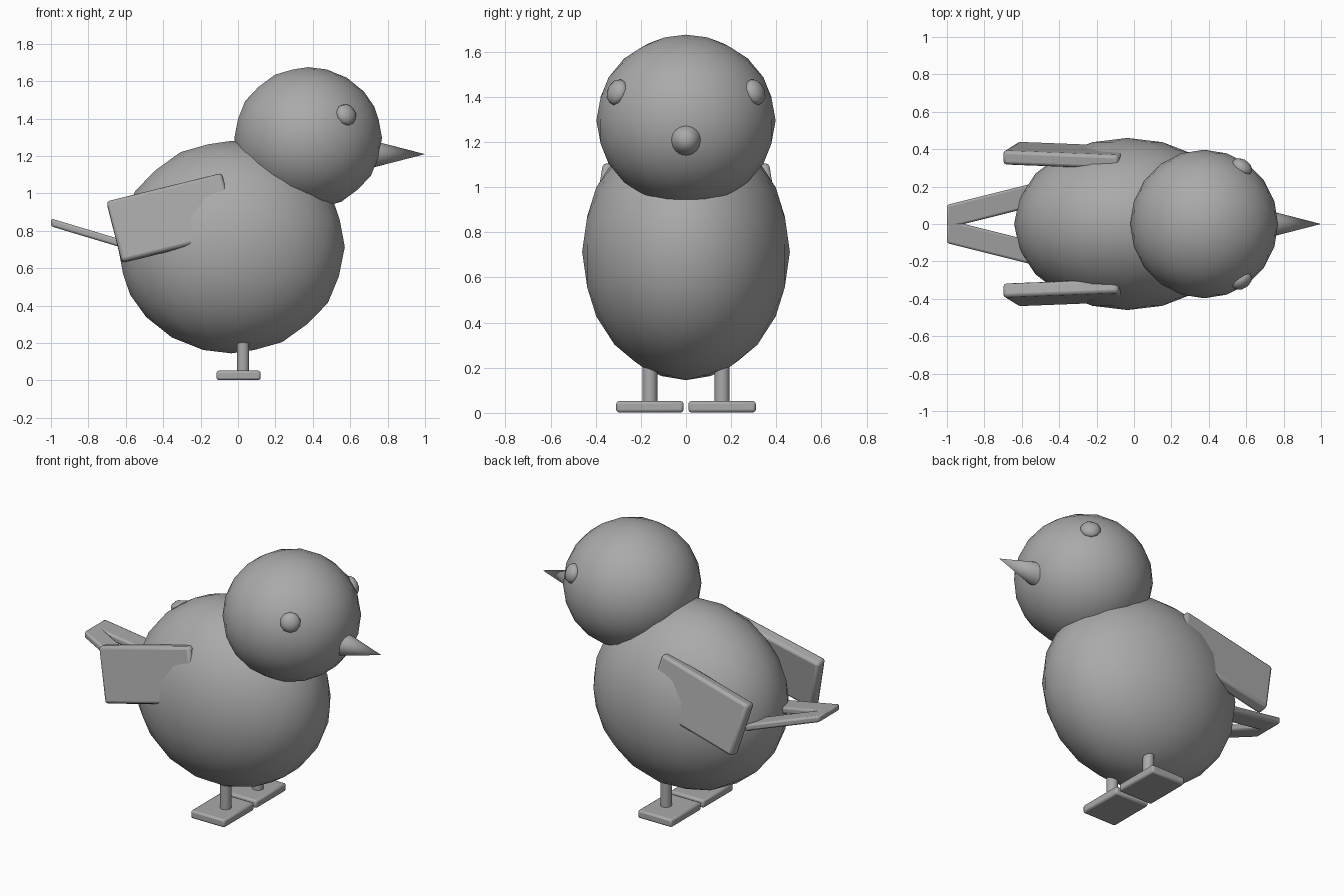
import bpy, math
from mathutils import Matrix, Vector

if "Cube" in bpy.data.objects:
    bpy.data.objects.remove(bpy.data.objects["Cube"])

grey = bpy.data.materials.new("plain grey")
grey.diffuse_color = (0.4, 0.4, 0.4, 1)
grey.use_nodes = True
grey.node_tree.nodes["Principled BSDF"].inputs["Base Color"].default_value = grey.diffuse_color


def finish(name, bevel=0.0):
    o = bpy.context.object
    o.name = name
    o.data.materials.append(grey)
    if bevel:
        m = o.modifiers.new("soft edges", 'BEVEL')
        m.width = bevel
        m.segments = 2
    bpy.ops.object.shade_smooth_by_angle(angle=math.radians(40))
    return o


def ball(name, loc, radii, sub=3, rot=None):
    bpy.ops.mesh.primitive_ico_sphere_add(subdivisions=sub, radius=1)
    o = bpy.context.object
    r = rot if rot else Matrix.Identity(4)
    o.data.transform(Matrix.Translation(loc) @ r @ Matrix.Diagonal((*radii, 1)))
    return finish(name) if sub > 2 else smooth(finish(name))


def smooth(o):
    o.data.polygons.foreach_set("use_smooth", [True] * len(o.data.polygons))
    return o


def box(name, matrix, size, bevel):
    bpy.ops.mesh.primitive_cube_add(size=1)
    bpy.context.object.data.transform(matrix @ Matrix.Diagonal((*size, 1)))
    return finish(name, bevel)


# body and head
ball("body", (-0.035, 0, 0.713), (0.606, 0.46, 0.568))
ball("head", (0.375, 0, 1.295), (0.395, 0.397, 0.38))

# beak
bpy.ops.mesh.primitive_cone_add(vertices=24, radius1=0.072, radius2=0, depth=0.28,
                                location=(0.86, 0, 1.21), rotation=(0, math.pi / 2, 0))
finish("beak")

for s, side in ((1, "left"), (-1, "right")):
    # flattened eye lying on the head surface
    n = Vector((0.53, s * 0.78, 0.33)).to_track_quat('Z', 'Y').to_matrix().to_4x4()
    ball(side + "_eye", (0.578, s * 0.305, 1.42), (0.06, 0.06, 0.038), 2, n)

    # wing, raised at the front and leaning outward at the bottom
    m = (Matrix.Translation((-0.354, s * 0.367, 0.868))
         @ Matrix.Rotation(s * math.radians(9), 4, 'X')
         @ Matrix.Rotation(math.radians(-14), 4, 'Y'))
    box(side + "_wing", m, (0.635, 0.076, 0.338), 0.018)

    # tail feather, the pair meeting at the tip
    m = Matrix(((1, 0, 0, -0.75), (s * 0.25, 1, 0, s * 0.1025),
                (-0.30, 0, 1, 0.77), (0, 0, 0, 1)))
    box(side + "_tail_feather", m, (0.5, 0.125, 0.042), 0.012)

    # leg and foot
    bpy.ops.mesh.primitive_cylinder_add(vertices=20, radius=0.033, depth=0.27,
                                        location=(0.027, s * 0.16, 0.137))
    finish(side + "_leg")
    box(side + "_foot", Matrix.Translation((0.003, s * 0.16, 0.027)),
        (0.236, 0.298, 0.05), 0.012)
